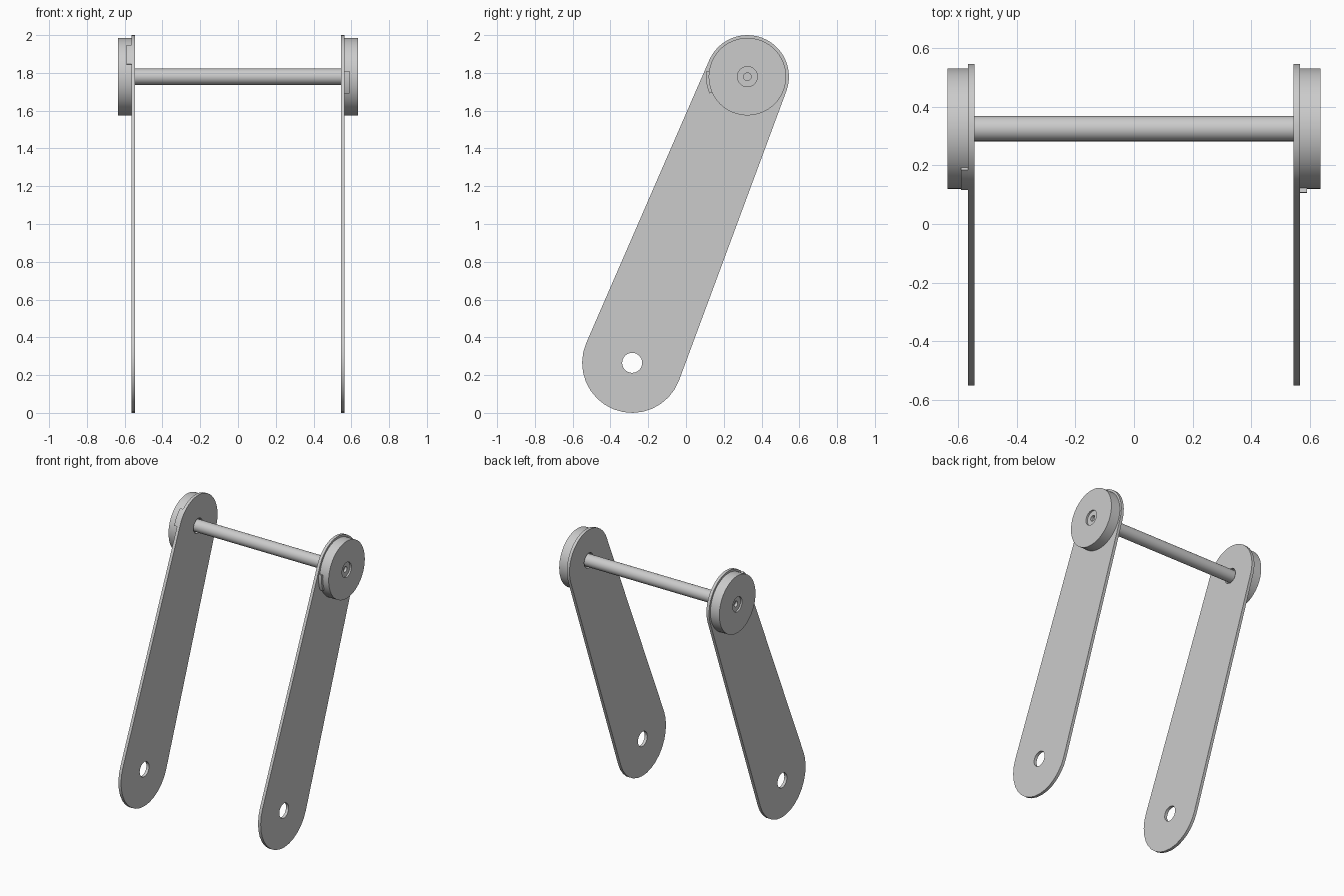
import bpy, bmesh
from math import sin, cos, pi, radians, atan2, acos, hypot

cube = bpy.data.objects.get("Cube")
if cube:
    bpy.data.objects.remove(cube)

grey = bpy.data.materials.new("plain grey")
grey.use_nodes = True
colour = (0.6, 0.6, 0.6, 1)
grey.diffuse_color = colour
grey.node_tree.nodes["Principled BSDF"].inputs["Base Color"].default_value = colour

LOW, LOW_R = (-0.285, 0.265), 0.265     # pivot end of the arm (y, z)
TOP, TOP_R = (0.325, 1.78), 0.22        # axle end of the arm
INNER, OUTER, CAP = 0.544, 0.565, 0.636  # x of arm faces and wheel face


def arc(centre, r, a0, a1, n):
    return [(centre[0] + r * cos(a0 + (a1 - a0) * i / n),
             centre[1] + r * sin(a0 + (a1 - a0) * i / n)) for i in range(n + 1)]


def finish(bm, name):
    bmesh.ops.recalc_face_normals(bm, faces=bm.faces[:])
    mesh = bpy.data.meshes.new(name)
    bm.to_mesh(mesh)
    bm.free()
    mesh.materials.append(grey)
    ob = bpy.data.objects.new(name, mesh)
    bpy.context.collection.objects.link(ob)
    bpy.ops.object.select_all(action='DESELECT')
    ob.select_set(True)
    bpy.context.view_layer.objects.active = ob
    bpy.ops.object.shade_smooth_by_angle(angle=radians(30))
    return ob


def slab(name, loops, x0, x1):
    """Outline with optional holes, extruded along x."""
    bm = bmesh.new()
    edges = []
    for loop in loops:
        vs = [bm.verts.new((x0, y, z)) for y, z in loop]
        edges += [bm.edges.new((v, vs[i - 1])) for i, v in enumerate(vs)]
    bmesh.ops.triangle_fill(bm, use_beauty=True, edges=edges)
    ext = bmesh.ops.extrude_face_region(bm, geom=bm.faces[:], use_keep_orig=True)
    moved = [g for g in ext["geom"] if isinstance(g, bmesh.types.BMVert)]
    bmesh.ops.translate(bm, verts=moved, vec=(x1 - x0, 0, 0))
    return finish(bm, name)


def turned(name, profile, n=64):
    """Closed solid from (x, radius) points turned around the axle."""
    bm = bmesh.new()
    rings = [[bm.verts.new((x, TOP[0] + r * cos(2 * pi * i / n),
                            TOP[1] + r * sin(2 * pi * i / n))) for i in range(n)]
             for x, r in profile]
    for a, b in zip(rings, rings[1:]):
        for i in range(n):
            bm.faces.new((a[i - 1], a[i], b[i], b[i - 1]))
    bm.faces.new(rings[0])
    bm.faces.new(rings[-1])
    return finish(bm, name)


# Tapered arm outline: two arcs joined by their common tangents
dy, dz = TOP[0] - LOW[0], TOP[1] - LOW[1]
axis = atan2(dz, dy)
spread = acos((LOW_R - TOP_R) / hypot(dy, dz))
outline = (arc(LOW, LOW_R, axis + spread, axis + 2 * pi - spread, 16)
           + arc(TOP, TOP_R, axis - spread, axis + spread, 24))
pivot_hole = arc(LOW, 0.053, 0, 2 * pi, 32)[:-1]
axle_hole = arc(TOP, 0.053, 0, 2 * pi, 32)[:-1]

# Locking tab on each wheel rim sits at a different angle
for side, s, tab in (("left", 1, (172, 204)), ("right", -1, (130, 162))):
    slab(side + "_arm", [outline, pivot_hole, axle_hole], s * INNER, s * OUTER)
    turned(side + "_wheel", [(s * x, r) for x, r in (
        (OUTER, 0.205), (CAP, 0.205), (CAP, 0.053), (CAP - 0.012, 0.053),
        (CAP - 0.012, 0.02), (CAP - 0.03, 0.02))])
    a0, a1 = map(radians, tab)
    slab(side + "_wheel_tab",
         [arc(TOP, 0.219, a0, a1, 8) + arc(TOP, 0.195, a1, a0, 8)],
         s * OUTER, s * 0.589)

# Axle between the wheels
turned("axle", [(-OUTER, 0.043), (OUTER, 0.043)], 32)
